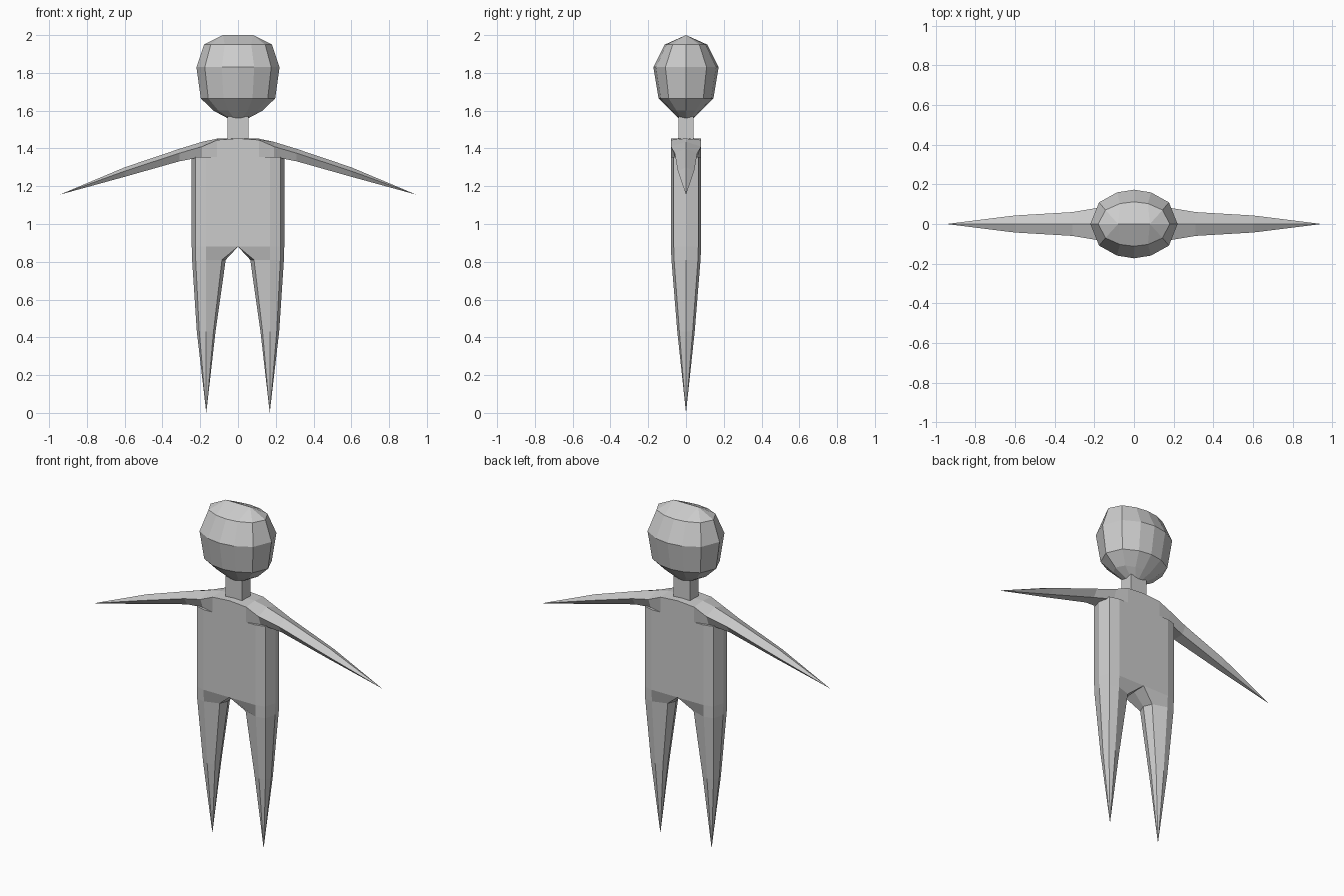
import bpy
import bmesh

if "Cube" in bpy.data.objects:
    bpy.data.objects.remove(bpy.data.objects["Cube"])

grey = bpy.data.materials.new("light grey")
grey.diffuse_color = (0.6, 0.6, 0.6, 1)
grey.use_nodes = True
grey.node_tree.nodes["Principled BSDF"].inputs["Base Color"].default_value = grey.diffuse_color


def loft(name, rings, cap_start=False, cap_end=False):
    """Skin a list of equal-length point rings; coincident points are merged."""
    bm = bmesh.new()
    loops = [[bm.verts.new(p) for p in ring] for ring in rings]
    for a, b in zip(loops, loops[1:]):
        n = len(a)
        for i in range(n):
            j = (i + 1) % n
            bm.faces.new((a[i], a[j], b[j], b[i]))
    if cap_start:
        bm.faces.new(loops[0][::-1])
    if cap_end:
        bm.faces.new(loops[-1])
    bmesh.ops.remove_doubles(bm, verts=bm.verts, dist=0.0005)
    bmesh.ops.recalc_face_normals(bm, faces=bm.faces)
    mesh = bpy.data.meshes.new(name)
    bm.to_mesh(mesh)
    bm.free()
    mesh.materials.append(grey)
    obj = bpy.data.objects.new(name, mesh)
    bpy.context.collection.objects.link(obj)
    return obj


def both_sides(quarter):
    """Mirror a quarter outline (from +x to +y) into a full closed outline."""
    half = quarter + [(-x, y) for x, y in quarter[-2::-1]]
    return half + [(x, -y) for x, y in half[-2:0:-1]]


# head: faceted rings closing to a short ridge on top
unit = both_sides([(1, 0), (0.8, 0.63), (0.39, 0.92), (0, 1)])
head_sizes = [(1.56, 0.055, 0.04), (1.60, 0.13, 0.08), (1.665, 0.197, 0.145),
              (1.83, 0.22, 0.173), (1.95, 0.18, 0.112)]
head = [[(x * rx, y * ry, z) for x, y in unit] for z, rx, ry in head_sizes]
head.append([(max(-0.08, min(0.08, x * 0.21)), 0, 2.0) for x, y in unit])
loft("head", head, cap_start=True)

# neck: square column
neck = [(0.055, 0.04), (-0.055, 0.04), (-0.055, -0.04), (0.055, -0.04)]
loft("neck", [[(x, y, z) for x, y in neck] for z in (1.44, 1.57)])

# torso: flat slab with bevelled sides
outline = both_sides([(0.245, 0), (0.225, 0.065), (0.17, 0.08), (0, 0.08)])
loft("torso", [[(x, y, z) for x, y in outline] for z in (0.88, 1.355)], cap_end=True)

# shoulders and arms: one yoke tapering to a point at each hand
# columns: x, ridge height, side height, bottom height, side half-depth, bottom half-depth
stations = [(0, 1.455, 1.453, 1.355, 0.08, 0.08),
            (0.11, 1.452, 1.445, 1.355, 0.08, 0.08),
            (0.19, 1.435, 1.41, 1.355, 0.08, 0.06),
            (0.31, 1.398, 1.375, 1.332, 0.06, 0.035),
            (0.60, 1.30, 1.28, 1.25, 0.043, 0.02),
            (0.945, 1.155, 1.155, 1.155, 0, 0)]
mirrored = [(-s[0],) + s[1:] for s in stations[:0:-1]] + stations
loft("shoulders_and_arms",
     [[(x, 0, top), (x, w, side), (x, wb, bot), (x, -wb, bot), (x, -w, side)]
      for x, top, side, bot, w, wb in mirrored])

# legs: hips split at the crotch and taper to pointed feet
leg_rings = [
    (0.88, [(0.245, 0), (0.225, 0.065), (0.17, 0.08), (0, 0.08), (0, 0)]),
    (0.81, [(0.243, 0), (0.224, 0.063), (0.17, 0.077), (0.085, 0.05), (0.065, 0)]),
    (0.43, [(0.218, 0), (0.205, 0.035), (0.17, 0.046), (0.13, 0.03), (0.119, 0)]),
    (0.0, [(0.168, 0)] * 5),
]
for name, sign in (("right_leg", 1), ("left_leg", -1)):
    loft(name, [[(sign * x, y, z) for x, y in half + [(a, -b) for a, b in half[3:0:-1]]]
                for z, half in leg_rings])
